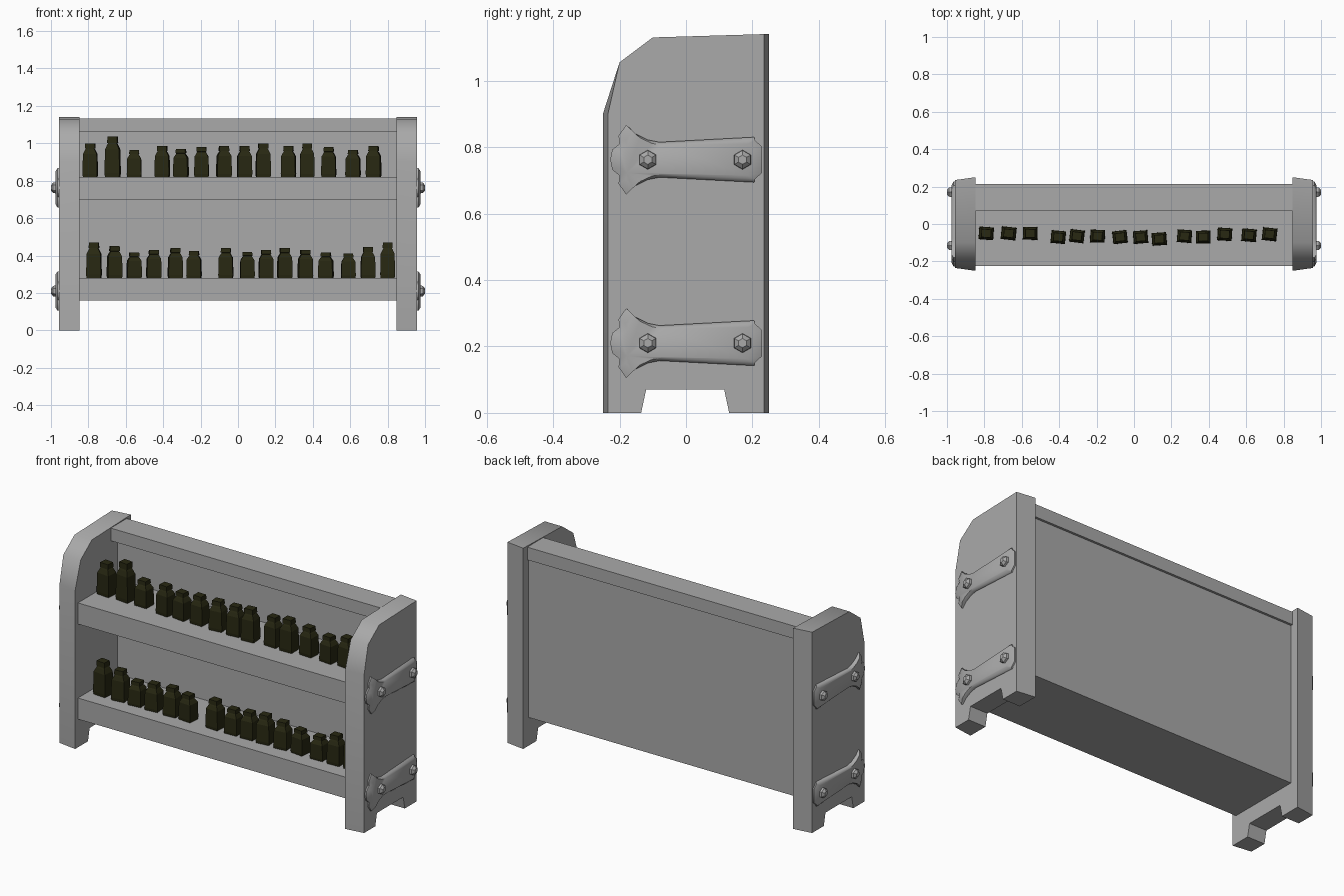
import bpy, bmesh, math, random
from mathutils import Matrix, Vector

if "Cube" in bpy.data.objects:
    bpy.data.objects.remove(bpy.data.objects["Cube"])

random.seed(4)


def material(name, rgb):
    m = bpy.data.materials.new(name)
    m.diffuse_color = (*rgb, 1)
    m.use_nodes = True
    m.node_tree.nodes["Principled BSDF"].inputs["Base Color"].default_value = m.diffuse_color
    return m


GREY = material("grey_wood", (0.40, 0.40, 0.40))
OLIVE = material("dark_olive", (0.021, 0.021, 0.006))


def finish(bm, name, mat, smooth=None):
    bmesh.ops.recalc_face_normals(bm, faces=bm.faces)
    me = bpy.data.meshes.new(name)
    bm.to_mesh(me)
    bm.free()
    ob = bpy.data.objects.new(name, me)
    bpy.context.collection.objects.link(ob)
    me.materials.append(mat)
    if smooth:
        bpy.ops.object.select_all(action='DESELECT')
        ob.select_set(True)
        bpy.context.view_layer.objects.active = ob
        bpy.ops.object.shade_smooth_by_angle(angle=math.radians(smooth))
    return ob


def box(name, lo, hi):
    bm = bmesh.new()
    size = [b - a for a, b in zip(lo, hi)]
    mid = [(a + b) / 2 for a, b in zip(lo, hi)]
    bmesh.ops.create_cube(bm, size=1, matrix=Matrix.Translation(mid) @ Matrix.Diagonal((*size, 1)))
    return finish(bm, name, GREY)


def loft(bm, rings):
    """Skin a stack of equal-length point rings and cap both ends."""
    vs = [[bm.verts.new(p) for p in r] for r in rings]
    n = len(vs[0])
    for a, b in zip(vs, vs[1:]):
        for i in range(n):
            j = (i + 1) % n
            bm.faces.new((a[i], a[j], b[j], b[i]))
    bm.faces.new(vs[0][::-1])
    bm.faces.new(vs[-1])


# Shelf boards, back panel and top beam
box("lower_shelf", (-0.86, -0.225, 0.16), (0.86, 0.19, 0.28))
box("upper_shelf", (-0.86, -0.225, 0.70), (0.86, 0.15, 0.82))
box("back_panel", (-0.86, 0.13, 0.16), (0.86, 0.20, 1.07))
box("top_beam", (-0.86, 0.07, 1.06), (0.86, 0.213, 1.132))

# Side panel outline (y, z) with cut feet; slightly narrower on the outside
SIDE = [(-0.25, 0), (-0.25, 0.9), (-0.2, 1.055), (-0.1, 1.13), (0.25, 1.14), (0.25, 0),
        (0.13, 0), (0.115, 0.07), (-0.12, 0.07), (-0.135, 0)]

# Strap outline, upper half (y, z offset), from the flared front to the back end
HALF = [(-0.228, 0.0), (-0.222, 0.03), (-0.2, 0.048), (-0.203, 0.072), (-0.18, 0.105),
        (-0.155, 0.08), (-0.115, 0.06), (-0.08, 0.053), (0.205, 0.068), (0.208, 0.058),
        (0.228, 0.04)]
STRAP = HALF + [(y, -z) for y, z in reversed(HALF[1:])]


def strap_ring(x, c, s):
    return [(x, y * (0.4 + 0.6 * s), c + z * s) for y, z in STRAP]


for side, label in ((1, "right"), (-1, "left")):
    bm = bmesh.new()
    loft(bm, [[(side * 0.848, y, z) for y, z in SIDE],
              [(side * 0.957, y * 0.94 if abs(y) > 0.24 else y, z) for y, z in SIDE]])
    finish(bm, label + "_side_panel", GREY, 40)

    for c, level in ((0.21, "lower"), (0.762, "upper")):
        # Domed strap
        bm = bmesh.new()
        loft(bm, [strap_ring(side * 0.95, c, 1), strap_ring(side * 0.965, c, 1),
                  strap_ring(side * 0.977, c, 0.82)])
        finish(bm, f"{label}_{level}_strap", GREY, 50)
        # Faceted bolt heads
        bm = bmesh.new()
        for y in (-0.115, 0.17):
            rings = [[(side * x, y + r * math.cos(a), c + r * math.sin(a))
                      for a in (k * math.pi / 3 + math.pi / 6 for k in range(6))]
                     for x, r in ((0.97, 0.03), (0.988, 0.028), (1.0, 0.014))]
            loft(bm, rings)
        finish(bm, f"{label}_{level}_bolts", GREY, 30)

# Jars: (x, y, top z) for each shelf
UPPER = [(-0.79, -0.05, 1.0), (-0.67, -0.05, 1.035), (-0.555, -0.05, 0.965), (-0.405, -0.07, 0.985),
         (-0.305, -0.065, 0.97), (-0.195, -0.065, 0.98), (-0.075, -0.07, 0.985), (0.035, -0.07, 0.985),
         (0.135, -0.08, 1.0), (0.27, -0.065, 0.985), (0.37, -0.07, 1.0), (0.485, -0.055, 0.98),
         (0.615, -0.06, 0.965), (0.725, -0.055, 0.985)]
LOWER = [(-0.77, 0.47), (-0.66, 0.45), (-0.555, 0.415), (-0.45, 0.43), (-0.335, 0.44),
         (-0.235, 0.425), (-0.065, 0.44), (0.05, 0.42), (0.15, 0.43), (0.25, 0.44),
         (0.36, 0.43), (0.47, 0.415), (0.59, 0.41), (0.695, 0.445), (0.8, 0.47)]

# Square jar profile: (height fraction, width fraction)
JAR = [(0, 0.94), (0.1, 1), (0.68, 0.94), (0.80, 0.68), (0.84, 0.56), (0.85, 0.68), (1, 0.64)]


def jars(name, spots, base):
    bm = bmesh.new()
    for x, y, top in spots:
        rot = Matrix.Rotation(random.uniform(-0.14, 0.14), 3, 'Z')
        w, d = 0.039 + 0.03 * max(0, top - base - 0.17), 0.034
        loft(bm, [[Vector((x, y, base + (top - base) * h)) + rot @ Vector((sx * w * s, sy * d * s, 0))
                   for sx, sy in ((-1, -1), (1, -1), (1, 1), (-1, 1))] for h, s in JAR])
    finish(bm, name, OLIVE)


jars("upper_jars", UPPER, 0.819)
jars("lower_jars", [(x, -0.11, t) for x, t in LOWER], 0.279)
